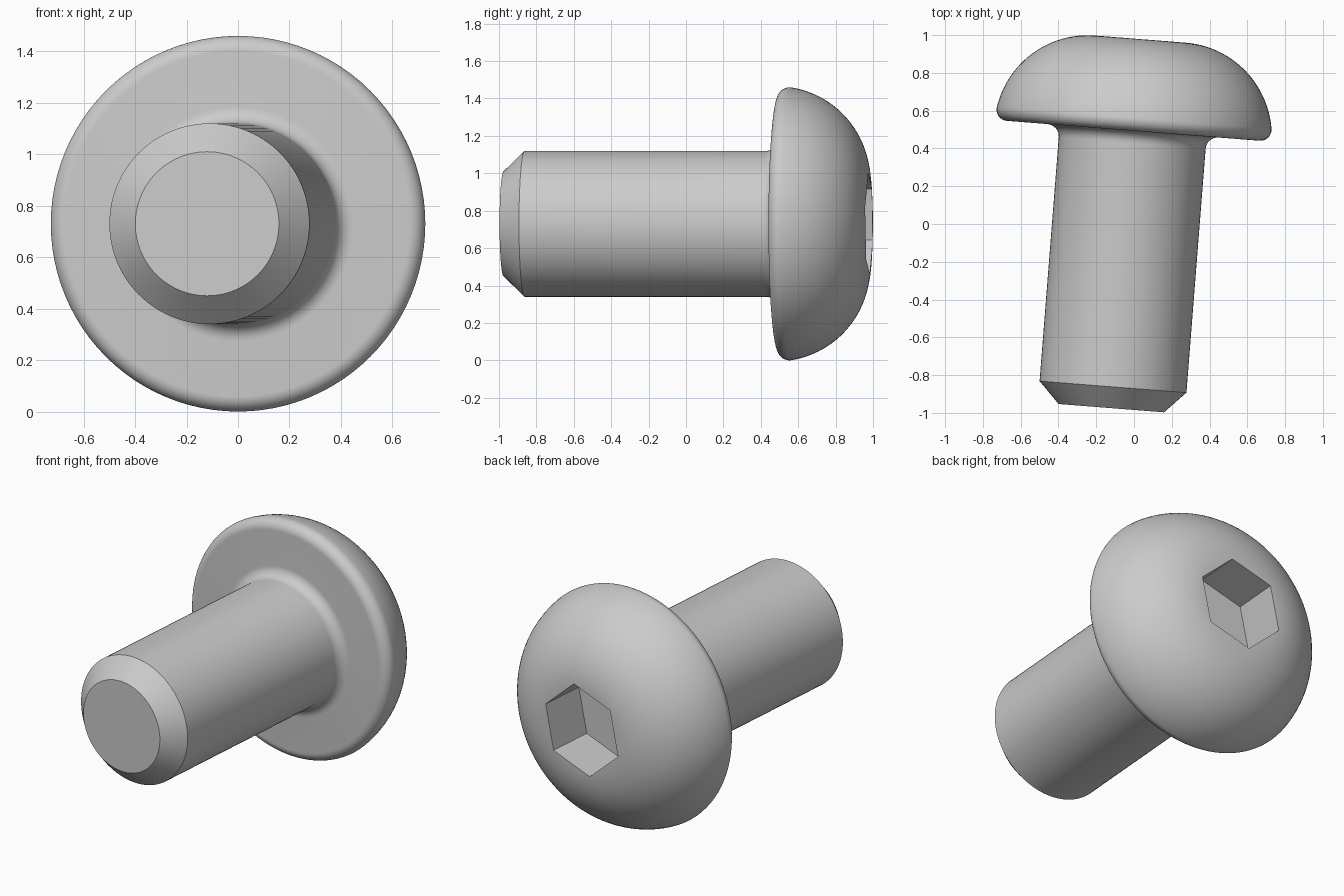
import bpy
import bmesh
from math import sin, cos, radians, atan2, tau
from mathutils import Matrix, Vector

if "Cube" in bpy.data.objects:
    bpy.data.objects.remove(bpy.data.objects["Cube"])

# Sizes along and around the bolt axis, measured from the tip
SHAFT_R, TIP_R, CHAMFER = 0.39, 0.28, 0.113
UNDERSIDE, FILLET, TOP = 1.473, 0.065, 1.96
HEAD_R, RIM = 0.73, 0.06
SOCKET_R, SOCKET_DEPTH = 0.278, 0.295
FLAT_R = 0.24
SEGMENTS = 96


def arc(r, s, radius, start, end, steps):
    """Points of an arc in the (radius, axis) plane, angles in radians."""
    angles = [start + (end - start) * i / steps for i in range(steps + 1)]
    return [(r + radius * cos(a), s + radius * sin(a)) for a in angles]


def mesh_object(name, bm):
    bmesh.ops.recalc_face_normals(bm, faces=bm.faces)
    mesh = bpy.data.meshes.new(name)
    bm.to_mesh(mesh)
    bm.free()
    obj = bpy.data.objects.new(name, mesh)
    bpy.context.collection.objects.link(obj)
    return obj


def lathe(name, profile):
    """Spin a profile about z; its ends are closed with flat caps."""
    bm = bmesh.new()
    rings = []
    for r, s in profile:
        rings.append([bm.verts.new((r * cos(tau * i / SEGMENTS), r * sin(tau * i / SEGMENTS), s))
                      for i in range(SEGMENTS)])
    for low, high in zip(rings, rings[1:]):
        for i in range(SEGMENTS):
            j = (i + 1) % SEGMENTS
            bm.faces.new((low[i], low[j], high[j], high[i]))
    bm.faces.new(rings[0])
    bm.faces.new(rings[-1])
    return mesh_object(name, bm)


# Profile: chamfered tip, shaft, fillet, rounded rim, and a dome arc that is
# tangent to both the rim and the flat on top
rim_r, rim_s = HEAD_R - RIM, UNDERSIDE + RIM
rise = TOP - rim_s
dome_r = ((rim_r - FLAT_R) ** 2 + rise ** 2 - RIM ** 2) / (2 * (rise - RIM))
dome_s = TOP - dome_r
rim_end = atan2(rim_s - dome_s, rim_r - FLAT_R)

profile = [(TIP_R, 0), (SHAFT_R, CHAMFER)]
profile += arc(SHAFT_R + FILLET, UNDERSIDE - FILLET, FILLET, tau / 2, tau / 4, 8)
profile += arc(rim_r, rim_s, RIM, -tau / 4, rim_end, 12)
profile += arc(FLAT_R, dome_s, dome_r, rim_end, tau / 4, 24)[1:]
bolt = lathe("button_head_bolt", profile)

# Hexagonal socket cut into the flat on the head
bm = bmesh.new()
bmesh.ops.create_cone(bm, cap_ends=True, segments=6, radius1=SOCKET_R, radius2=SOCKET_R, depth=1,
                      matrix=Matrix.Translation((0, 0, TOP - SOCKET_DEPTH + 0.5)))
corner = max(bm.verts, key=lambda v: v.co.x)
turn = radians(-18) - atan2(corner.co.y, corner.co.x)
bmesh.ops.rotate(bm, verts=bm.verts, cent=(0, 0, 0), matrix=Matrix.Rotation(turn, 3, "Z"))
cutter = mesh_object("socket_cutter", bm)
cutter.hide_render = True

cut = bolt.modifiers.new("socket", "BOOLEAN")
cut.operation = "DIFFERENCE"
cut.solver = "EXACT"
cut.object = cutter
bpy.ops.object.select_all(action="DESELECT")
bolt.select_set(True)
bpy.context.view_layer.objects.active = bolt
bpy.ops.object.modifier_apply(modifier=cut.name)
bpy.data.objects.remove(cutter)

# Lay the bolt down, tip to the front, slightly turned
a = radians(4.5)
axes = Matrix(((cos(a), 0, sin(a)), (-sin(a), 0, cos(a)), (0, -1, 0))).to_4x4()
bolt.data.transform(Matrix.Translation(Vector((-0.12, -0.975, HEAD_R))) @ axes)

# Plain grey metal
grey = bpy.data.materials.new("plain_grey")
grey.use_nodes = True
colour = (0.6, 0.6, 0.6, 1)
grey.diffuse_color = colour
grey.node_tree.nodes["Principled BSDF"].inputs["Base Color"].default_value = colour
bolt.data.materials.clear()
bolt.data.materials.append(grey)
bpy.ops.object.shade_smooth_by_angle(angle=radians(30))
